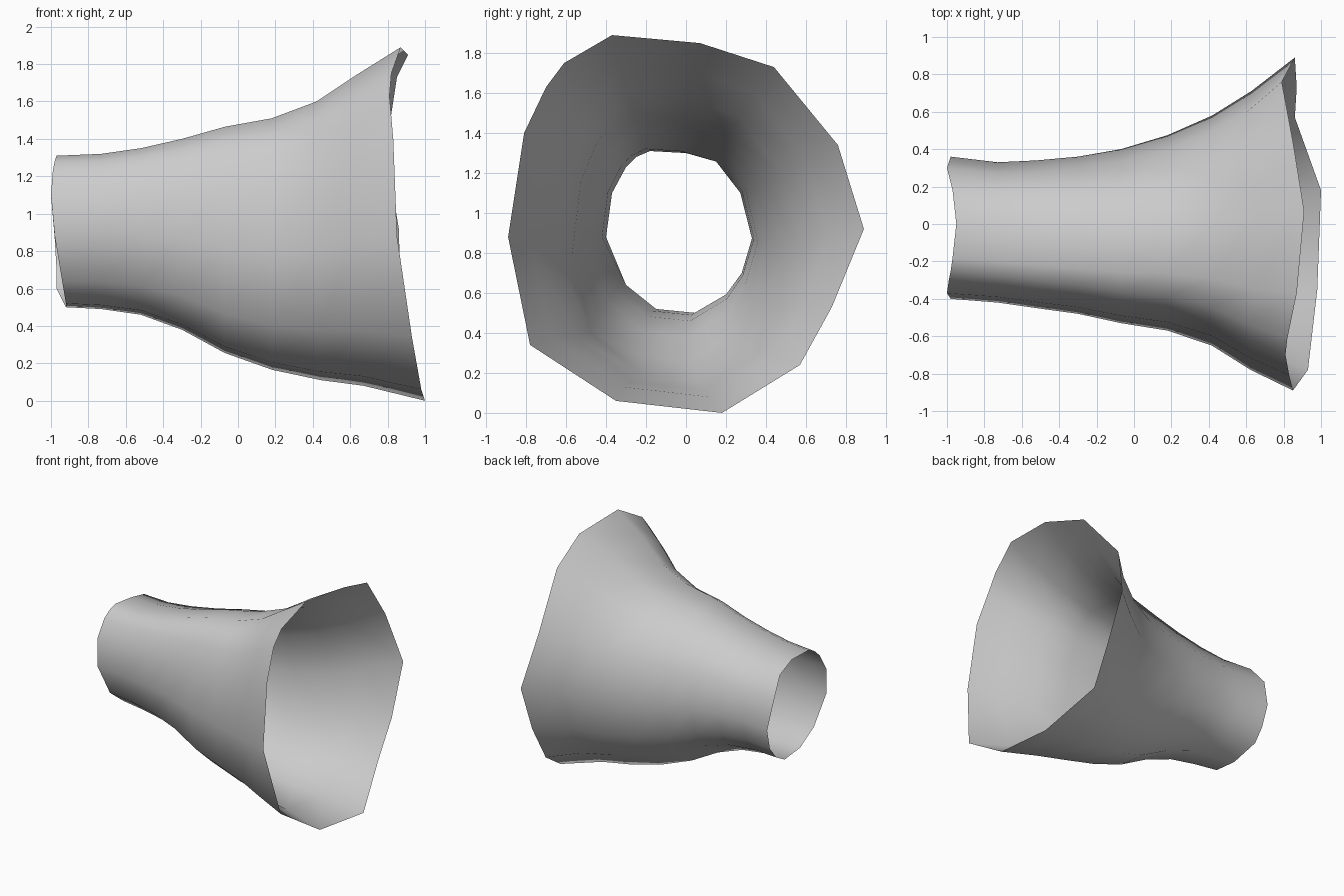
import bpy, bmesh

if "Cube" in bpy.data.objects:
    bpy.data.objects.remove(bpy.data.objects["Cube"])

# Rim outlines (x, y, z), same column order on both ends
NARROW = [(-.97, -.18, 1.31), (-.95, 0, 1.30), (-.97, .18, 1.25), (-1, .30, 1.10),
          (-.98, .36, .87), (-.97, .31, .70), (-.97, .23, .60), (-.92, .05, .50),
          (-.92, -.15, .52), (-.94, -.30, .64), (-.98, -.40, .88), (-1, -.37, 1.10),
          (-.99, -.30, 1.23), (-.98, -.25, 1.28)]
WIDE = [(.87, -.37, 1.89), (.91, .07, 1.85), (.85, .44, 1.73), (.79, .76, 1.34),
        (.86, .89, .92), (.87, .73, .53), (.86, .57, .24), (1, .18, 0),
        (.98, -.35, .06), (.93, -.78, .34), (.85, -.89, .88), (.83, -.81, 1.40),
        (.81, -.70, 1.63), (.82, -.61, 1.75)]

# Sections between the rims: x, y min, y max, z min, z max
SECTIONS = [(-.73, -.42, .33, .49, 1.32), (-.52, -.45, .34, .46, 1.35),
            (-.30, -.48, .36, .38, 1.40), (-.07, -.53, .40, .255, 1.465),
            (.18, -.57, .475, .165, 1.51), (.42, -.65, .58, .11, 1.60),
            (.63, -.78, .71, .08, 1.74)]


def fit(values, lo, hi):
    a, b = min(values), max(values)
    return [lo + (v - a) / (b - a) * (hi - lo) for v in values]


def axis_blend(axis, t, lo, hi):
    n = fit([p[axis] for p in NARROW], 0, 1)
    w = fit([p[axis] for p in WIDE], 0, 1)
    return fit([a + (b - a) * t for a, b in zip(n, w)], lo, hi)


# Flared tube: blend the rim shapes and fit them to each section
rings = [NARROW]
for x, y0, y1, z0, z1 in SECTIONS:
    t = (x + .97) / 1.84
    ys, zs = axis_blend(1, t, y0, y1), axis_blend(2, t, z0, z1)
    tilt = max(0, t - .6) * 1.2
    xs = [x + (p[0] - .87) * tilt for p in WIDE]
    rings.append(list(zip(xs, ys, zs)))
rings.append(WIDE)

bm = bmesh.new()
loops = [[bm.verts.new(p) for p in ring] for ring in rings]
for a, b in zip(loops, loops[1:]):
    for i in range(len(a)):
        j = (i + 1) % len(a)
        bm.faces.new((a[i], b[i], b[j], a[j]))
bm.normal_update()
# Point all faces away from the tube axis
f = max(bm.faces, key=lambda f: f.calc_center_median().z)
if f.normal.z < 0:
    bmesh.ops.reverse_faces(bm, faces=bm.faces[:])
for f in bm.faces:
    f.smooth = True

mesh = bpy.data.meshes.new("flared_sleeve")
bm.to_mesh(mesh)
bm.free()
bpy.context.collection.objects.link(bpy.data.objects.new("flared_sleeve", mesh))
